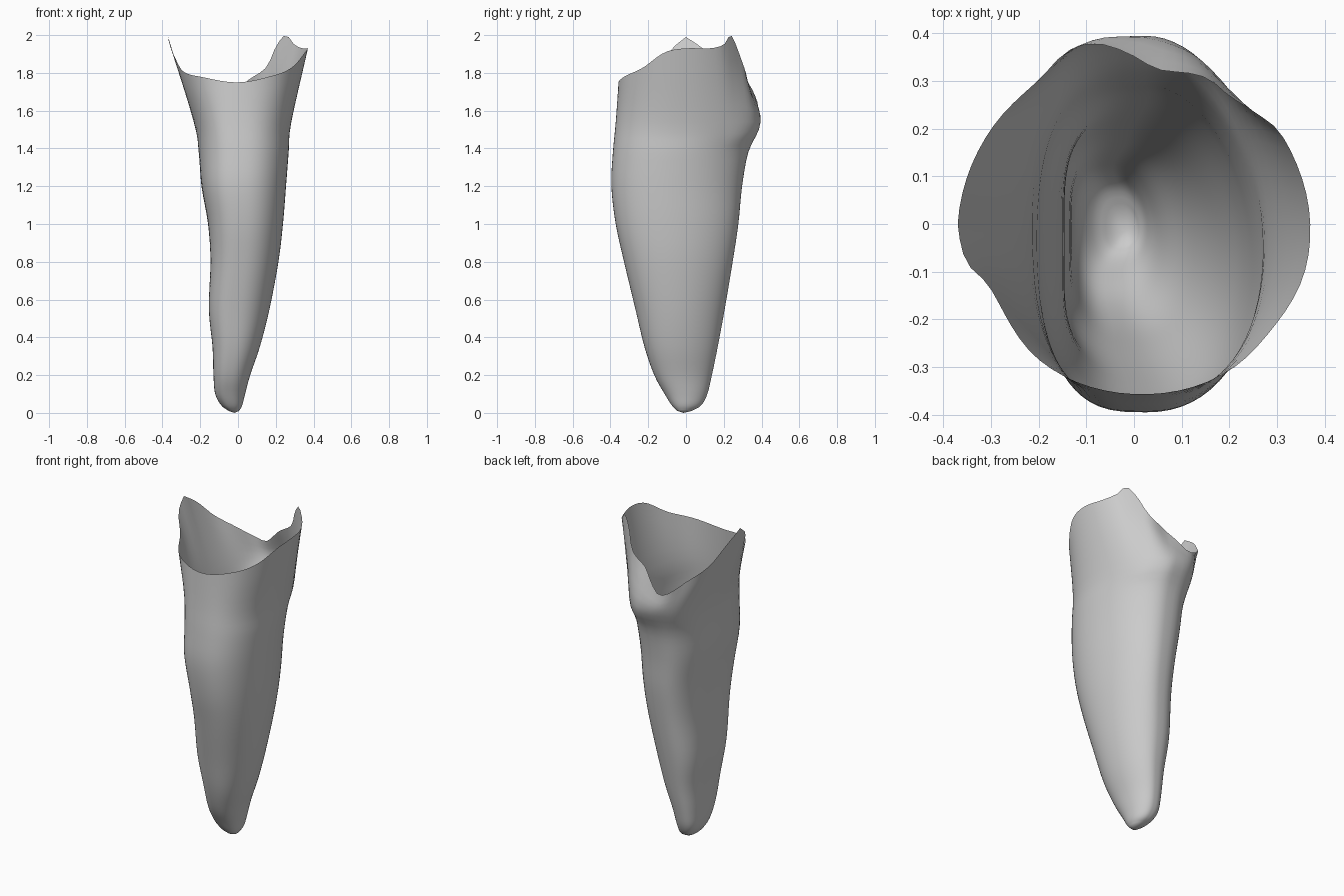
import bpy, bmesh, math

cube = bpy.data.objects.get("Cube")
if cube:
    bpy.data.objects.remove(cube)

COLUMNS, STEPS = 72, 4

# Body outline: height, x min, x max, y min, y max
SECTIONS = [
    (0.01, -.05, .005, -.045, .03),
    (0.04, -.09, .022, -.075, .08),
    (0.10, -.125, .037, -.113, .113),
    (0.20, -.138, .064, -.168, .137),
    (0.35, -.148, .115, -.22, .168),
    (0.55, -.172, .166, -.268, .205),
    (0.80, -.165, .213, -.328, .247),
    (1.00, -.176, .237, -.372, .277),
    (1.20, -.205, .253, -.395, .297),
    (1.38, -.213, .267, -.387, .33),
    (1.54, -.234, .281, -.372, .395),
]

# Wavy open rim: angle in degrees, radius, height
RIM = [
    (-180, .37, 1.99), (-167, .36, 1.92), (-158, .333, 1.83),
    (-147, .33, 1.80), (-125, .348, 1.78), (-90, .357, 1.75),
    (-57, .367, 1.79), (-38, .364, 1.83), (-17, .372, 1.91),
    (0, .37, 1.93), (20, .364, 1.93), (34, .36, 1.95),
    (43, .345, 2.0), (53, .335, 1.94), (64, .342, 1.83),
    (81, .328, 1.76), (90, .352, 1.71), (101, .385, 1.645),
    (110, .39, 1.66), (124, .362, 1.72), (146, .36, 1.81),
    (164, .364, 1.92), (180, .37, 1.99),
]


def smooth(table, key):
    """Smooth curve through rows whose first entry is the key."""
    i = 0
    while i < len(table) - 2 and table[i + 1][0] <= key:
        i += 1
    a, b = table[i], table[i + 1]
    p, n = table[max(i - 1, 0)], table[min(i + 2, len(table) - 1)]
    h = b[0] - a[0]
    t = (key - a[0]) / h
    out = []
    for j in range(1, len(a)):
        m0 = (b[j] - p[j]) / (b[0] - p[0]) * h
        m1 = (n[j] - a[j]) / (n[0] - a[0]) * h
        d = b[j] - a[j]
        out.append(a[j] + t * (m0 + t * (3 * d - 2 * m0 - m1 + t * (m0 + m1 - 2 * d))))
    return out


def section_point(section, angle):
    """Oval section, grooved on the -x side, fuller at the front of the +x side."""
    z, x0, x1, y0, y1 = section
    c, s = math.cos(angle), math.sin(angle)
    groove = 0
    if c < 0:
        groove = .02 * c ** 8 * math.sin(math.pi * min(z / 1.5, 1))
        c = -abs(c) ** .65
    else:
        c = c ** (.9 if s < 0 else 1) * (1 - .1 * s)
    x = (x0 + x1) / 2 + (x1 - x0) / 2 * c + groove
    return x, (y0 + y1) / 2 + (y1 - y0) / 2 * s, z


def column(degrees):
    """Points up the wall from the tip to the rim."""
    angle = math.radians(degrees)
    keys = [(k, *section_point(s, angle)) for k, s in enumerate(SECTIONS)]
    r, z = smooth(RIM, degrees)
    keys.append((len(keys), r * math.cos(angle), r * math.sin(angle), z))
    return [smooth(keys, i / STEPS) for i in range((len(keys) - 1) * STEPS + 1)]


# Thin open shell with a rounded tip
bm = bmesh.new()
tip = bm.verts.new((-.02, -.015, 0))
walls = [[bm.verts.new(p) for p in column(-180 + 360 * i / COLUMNS)]
         for i in range(COLUMNS)]
for i, a in enumerate(walls):
    b = walls[(i + 1) % COLUMNS]
    bm.faces.new((tip, b[0], a[0]))
    for j in range(len(a) - 1):
        bm.faces.new((a[j], b[j], b[j + 1], a[j + 1]))

mesh = bpy.data.meshes.new("root_shell")
bm.to_mesh(mesh)
bm.free()
mesh.shade_smooth()
shell = bpy.data.objects.new("root_shell", mesh)
bpy.context.collection.objects.link(shell)

# Plain grey surface
grey = bpy.data.materials.new("plain_grey")
grey.use_nodes = True
colour = (.6, .6, .6, 1)
grey.diffuse_color = colour
grey.node_tree.nodes["Principled BSDF"].inputs["Base Color"].default_value = colour
mesh.materials.append(grey)
